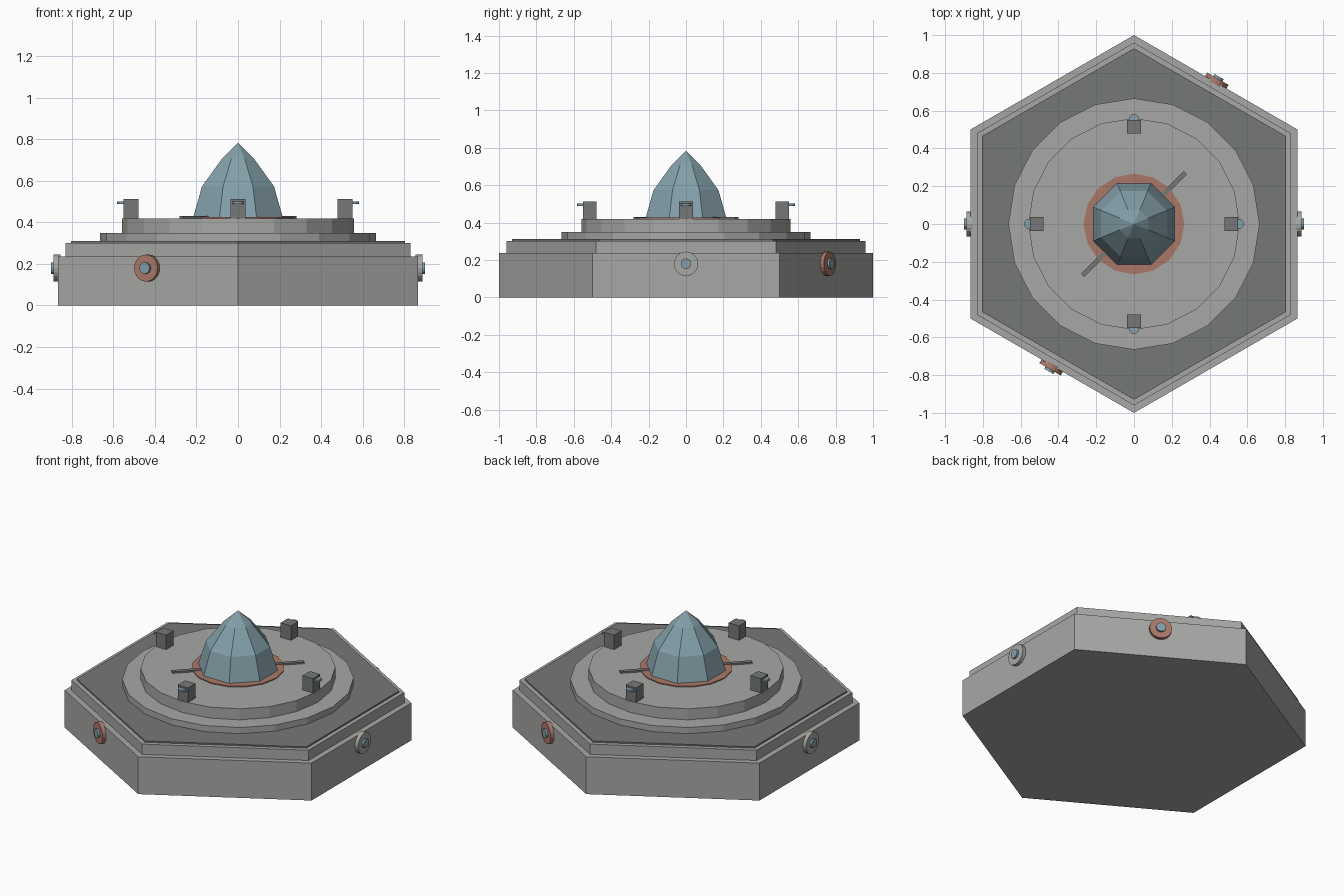
import bpy, bmesh
from math import radians, cos, sin, pi
from mathutils import Matrix, Vector

cube = bpy.data.objects.get("Cube")
if cube:
    bpy.data.objects.remove(cube, do_unlink=True)


def material(name, rgb):
    m = bpy.data.materials.new(name)
    m.use_nodes = True
    m.diffuse_color = (*rgb, 1)
    m.node_tree.nodes["Principled BSDF"].inputs["Base Color"].default_value = (*rgb, 1)
    return m


STONE = material("pale stone", (0.39, 0.39, 0.375))
SLATE = material("dark slate", (0.18, 0.19, 0.19))
CRYSTAL = material("blue crystal", (0.23, 0.35, 0.40))
COPPER = material("copper", (0.40, 0.19, 0.14))


def finish(name, bm, mat, matrix=Matrix()):
    bmesh.ops.recalc_face_normals(bm, faces=bm.faces)
    mesh = bpy.data.meshes.new(name)
    bm.to_mesh(mesh)
    bm.free()
    mesh.materials.append(mat)
    ob = bpy.data.objects.new(name, mesh)
    ob.matrix_world = matrix
    bpy.context.collection.objects.link(ob)
    return ob


def lathe(name, profile, sides, mat, turn=0, matrix=Matrix()):
    """Flat-sided solid from (radius, height) pairs; a radius of 0 makes a tip."""
    bm = bmesh.new()
    rings = []
    for r, z in profile:
        angles = [radians(turn) + 2 * pi * i / sides for i in range(sides if r else 1)]
        rings.append([bm.verts.new((r * cos(a), r * sin(a), z)) for a in angles])
    bm.faces.new(rings[0])
    for low, high in zip(rings, rings[1:]):
        for i in range(sides):
            j = (i + 1) % sides
            if len(high) == 1:
                bm.faces.new((low[i], low[j], high[0]))
            else:
                bm.faces.new((low[i], low[j], high[j], high[i]))
    if len(rings[-1]) > 1:
        bm.faces.new(rings[-1])
    return finish(name, bm, mat, matrix)


def prism(name, radius, z0, z1, sides, mat, turn=0, matrix=Matrix()):
    return lathe(name, [(radius, z0), (radius, z1)], sides, mat, turn, matrix)


def box(name, size, centre, mat, turn=0):
    bm = bmesh.new()
    bmesh.ops.create_cube(bm, size=1)
    bmesh.ops.scale(bm, vec=size, verts=bm.verts)
    place = Matrix.Translation(centre) @ Matrix.Rotation(radians(turn), 4, "Z")
    return finish(name, bm, mat, place)


# Stepped hexagonal plinth
prism("hexagonal_base", 1.0, 0, 0.237, 6, STONE, 30)
prism("upper_step", 0.96, 0.237, 0.302, 6, STONE, 30)
prism("slate_deck", 0.93, 0.302, 0.311, 6, SLATE, 30)

# Round platform
prism("lower_disc", 0.665, 0.311, 0.35, 20, STONE)
prism("upper_disc", 0.56, 0.35, 0.42, 20, STONE)

# Central crystal with its collar and diagonal needle
prism("copper_collar", 0.267, 0.42, 0.426, 16, COPPER)
box("diagonal_needle", (0.77, 0.025, 0.01), (0, 0, 0.425), SLATE, 45)
lathe("crystal", [(0.235, 0.42), (0.188, 0.573), (0.083, 0.708), (0, 0.783)],
      8, CRYSTAL, 22.5)

# Four posts, each with a small outward lens
for i, side in enumerate(("left", "back", "right", "front")):
    out = Matrix.Rotation(i * pi / 2, 3, "Z") @ Vector((1, 0, 0))
    box(side + "_post", (0.073, 0.073, 0.092), out * 0.515 + Vector((0, 0, 0.466)), SLATE)
    prism(side + "_post_lens", 0.027, -0.006, 0.006, 12, CRYSTAL,
          matrix=Matrix.Translation(out * 0.555 + Vector((0, 0, 0.495))))

# Round medallions on four of the plinth sides
for name, angle, mat in (("left", 0, STONE), ("back_left", 60, COPPER),
                         ("right", 180, STONE), ("front_right", 240, COPPER)):
    place = (Matrix.Rotation(radians(angle), 4, "Z")
             @ Matrix.Translation((0.866, 0, 0.18))
             @ Matrix.Rotation(pi / 2, 4, "Y"))
    prism(name + "_medallion", 0.065, -0.01, 0.022, 20, mat, matrix=place)
    prism(name + "_medallion_gem", 0.028, 0, 0.035, 16, CRYSTAL, matrix=place)
